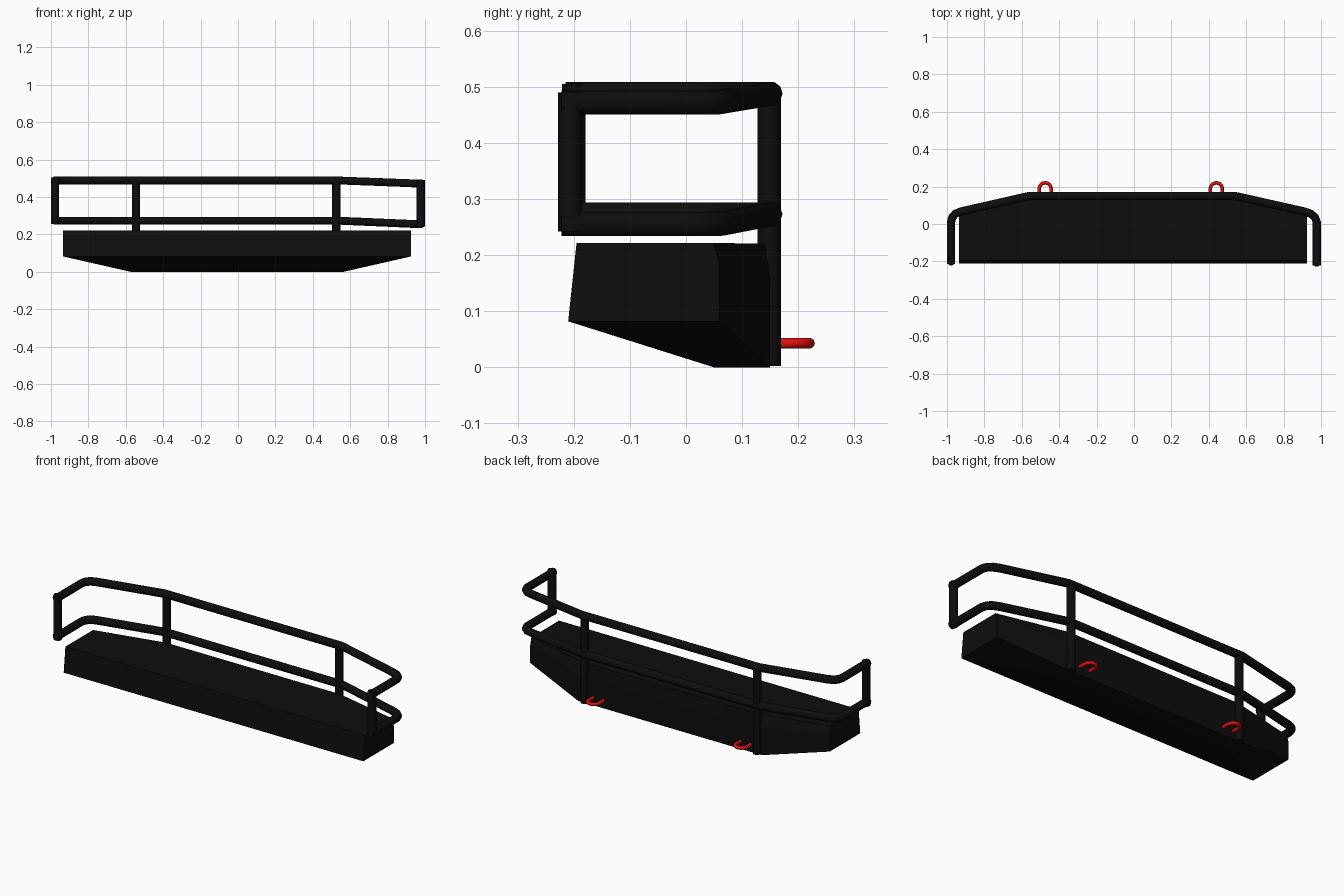
import bpy, bmesh, math

if "Cube" in bpy.data.objects:
    bpy.data.objects.remove(bpy.data.objects["Cube"])


def material(name, color):
    m = bpy.data.materials.new(name)
    m.diffuse_color = (*color, 1)
    m.use_nodes = True
    m.node_tree.nodes["Principled BSDF"].inputs["Base Color"].default_value = m.diffuse_color
    return m


BLACK = material("black_paint", (0.004, 0.004, 0.004))
RED = material("red_paint", (0.75, 0.005, 0.005))


def tube(name, pts, r, mat):
    """Round tube swept along a polyline, converted to a mesh."""
    cu = bpy.data.curves.new(name, 'CURVE')
    cu.dimensions = '3D'
    cu.bevel_depth = r
    cu.bevel_resolution = 3
    cu.use_fill_caps = True
    sp = cu.splines.new('POLY')
    sp.points.add(len(pts) - 1)
    for p, co in zip(sp.points, pts):
        p.co = (*co, 1)
    ob = bpy.data.objects.new(name, cu)
    bpy.context.collection.objects.link(ob)
    bpy.ops.object.select_all(action='DESELECT')
    ob.select_set(True)
    bpy.context.view_layer.objects.active = ob
    bpy.ops.object.convert(target='MESH')
    ob = bpy.context.object
    ob.data.materials.clear()
    ob.data.materials.append(mat)
    bpy.ops.object.shade_smooth_by_angle(angle=math.radians(40))
    return ob


# Bumper body: right half as named corners, mirrored
corners = {
    'b0': (.93, -.21, .082), 'b1': (.93, .06, .082), 'b2': (.57, .15, 0), 'b3': (.57, .05, 0),
    'c1': (.93, .06, .18), 'c2': (.56, .15, .15),
    't0': (.93, -.195, .222), 't1': (.93, .05, .222), 't2': (.54, .142, .22),
    'm0': (0, -.21, .082), 'm2': (0, .15, 0), 'm3': (0, .05, 0),
    'mc': (0, .15, .15), 'n0': (0, -.195, .222), 'n2': (0, .142, .22),
}
faces = ["m0 b0 b3 m3", "m3 b3 b2 m2", "b0 b1 b3", "b1 b2 b3",   # underside
         "m2 b2 c2 mc", "b2 b1 c1 c2",                           # lower front and wing
         "mc c2 t2 n2", "c2 c1 t1 t2",                           # upper front and wing
         "b0 t0 t1 c1 b1",                                       # end
         "n0 n2 t2 t1 t0", "m0 n0 t0 b0"]                        # top, inner face
bm = bmesh.new()
v = {k: bm.verts.new(co) for k, co in corners.items()}
for f in faces:
    bm.faces.new([v[k] for k in f.split()])
bmesh.ops.recalc_face_normals(bm, faces=bm.faces)
me = bpy.data.meshes.new("bumper_body")
bm.to_mesh(me)
bm.free()
# make sure the open half points outward (underside down)
if me.polygons[0].normal.z > 0:
    me.flip_normals()
me.materials.append(BLACK)
body = bpy.data.objects.new("bumper_body", me)
bpy.context.collection.objects.link(body)
body.modifiers.new("mirror", 'MIRROR').use_clip = True
body.location.x = -.005

# Guard rails: bent tubes, right wing droops slightly
R = 0.022
for name, z, droop in (("upper_rail", .488, .016), ("lower_rail", .273, .018)):
    d = z - droop
    tube(name, [(-.978, -.215, z), (-.978, .01, z), (-.972, .035, z), (-.955, .055, z),
                (-.925, .067, z), (-.56, .15, z), (-.53, .15, z),
                (.51, .15, z), (.54, .15, z), (.91, .067, d + .002), (.945, .055, d),
                (.968, .035, d), (.977, .01, d), (.977, -.222, d)], R, BLACK)

# Vertical end bars closing the rail loops
tube("left_end_bar", [(-.978, -.2, .255), (-.978, -.2, .505)], R, BLACK)
tube("right_end_bar", [(.977, -.207, .242), (.977, -.207, .49)], R, BLACK)

# Front posts and tow hooks
for side, px, hx in (("left", -.545, -.475), ("right", .525, .44)):
    tube(side + "_post", [(px, .148, .002), (px, .148, .49)], R, BLACK)
    arc = [(hx + .032 * math.cos(a), .188 + .032 * math.sin(a), .043)
           for a in (math.pi * i / 10 for i in range(11))]
    tube(side + "_tow_hook", [(hx + .032, .14, .043)] + arc + [(hx - .032, .14, .043)], .0095, RED)
